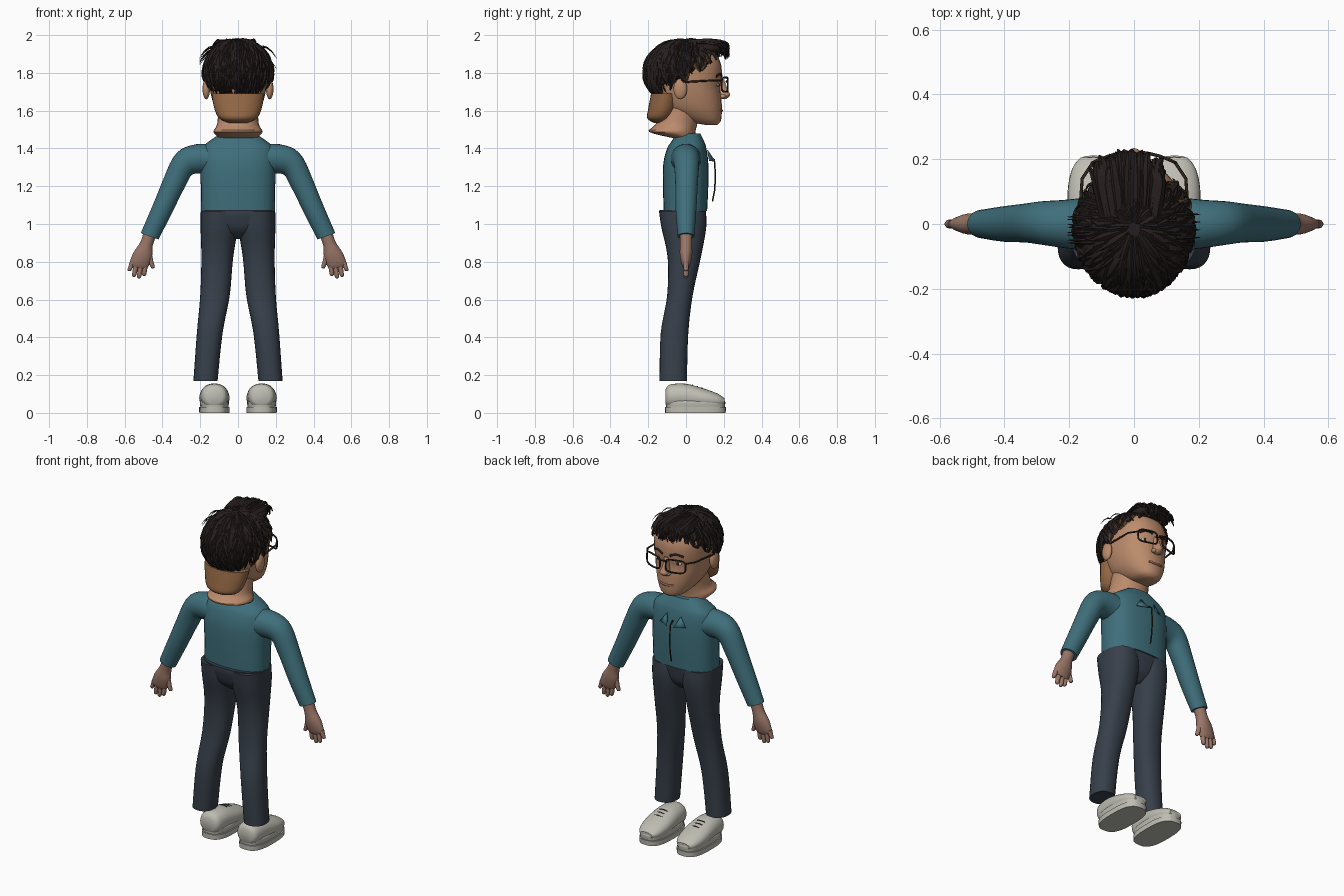
import bpy, bmesh, math, random
from mathutils import Vector
from mathutils.bvhtree import BVHTree

random.seed(7)
cube = bpy.data.objects.get("Cube")
if cube:
    bpy.data.objects.remove(cube, do_unlink=True)


def material(name, r, g, b):
    m = bpy.data.materials.new(name)
    m.use_nodes = True
    m.diffuse_color = (r, g, b, 1)
    node = m.node_tree.nodes["Principled BSDF"]
    node.inputs["Base Color"].default_value = (r, g, b, 1)
    node.inputs["Roughness"].default_value = 0.8
    return m


skin = material("face skin", 0.50, 0.26, 0.15)
hand_skin = material("hand skin", 0.32, 0.18, 0.135)
cropped = material("cropped hair", 0.30, 0.14, 0.06)
brown = material("light brown hair", 0.10, 0.055, 0.025)
dark = material("dark hair", 0.02, 0.013, 0.013)
teal = material("teal shirt", 0.05, 0.16, 0.20)
navy = material("navy trousers", 0.038, 0.05, 0.068)
white = material("off white", 0.52, 0.51, 0.45)
frame_mat = material("glasses frame", 0.03, 0.018, 0.012)
lip_mat = material("lips", 0.33, 0.13, 0.09)


def finish(name, bm, mat, side=1):
    """Turn a bmesh into a smooth object, optionally flipped to the other side."""
    bmesh.ops.scale(bm, vec=(side, 1, 1), verts=bm.verts)
    bmesh.ops.recalc_face_normals(bm, faces=bm.faces)
    mesh = bpy.data.meshes.new(name)
    bm.to_mesh(mesh)
    bm.free()
    mesh.materials.append(mat)
    mesh.shade_smooth()
    mesh.set_sharp_from_angle(angle=math.radians(45))
    obj = bpy.data.objects.new(name, mesh)
    bpy.context.collection.objects.link(obj)
    return obj


def spline(rows, steps):
    """Catmull-Rom interpolation between rows of numbers."""
    out = []
    for i in range(len(rows) - 1):
        a, b, c, d = (rows[min(max(i + k, 0), len(rows) - 1)] for k in (-1, 0, 1, 2))
        for s in range(steps):
            t = s / steps
            out.append([q + t / 2 * (r - p + t * (2*p - 5*q + 4*r - e + t * (3*(q - r) + e - p)))
                        for p, q, r, e in zip(a, b, c, d)])
    return out + [list(rows[-1])]


def skin_rings(bm, rings):
    loops = [[bm.verts.new(p) for p in ring] for ring in rings]
    n = len(loops[0])
    for lo, hi in zip(loops, loops[1:]):
        for i in range(n):
            bm.faces.new((lo[i], lo[(i + 1) % n], hi[(i + 1) % n], hi[i]))
    bm.faces.new(loops[0])
    bm.faces.new(loops[-1])


def loft(name, rows, mat, side=1, power=2.0, upright=False, steps=4, sides=28):
    """Rows are x, y, z, width radius, depth radius, tilt; upright rings face y."""
    rings = []
    for x, y, z, ru, rv, tilt in spline(rows, steps):
        u = Vector((math.cos(math.radians(tilt)), 0, math.sin(math.radians(tilt))))
        v = Vector((0, 0, 1) if upright else (0, 1, 0))
        ring = []
        for i in range(sides):
            a = math.tau * i / sides
            c, s = math.cos(a), math.sin(a)
            ring.append(Vector((x, y, z)) + u * ru * math.copysign(abs(c) ** (2 / power), c)
                        + v * rv * math.copysign(abs(s) ** (2 / power), s))
        rings.append(ring)
    bm = bmesh.new()
    skin_rings(bm, rings)
    return finish(name, bm, mat, side)


def column(name, rows, mat, side=1, power=2.0):
    """Upright loft; rows are x, z, width radius, back y, front y."""
    return loft(name, [(x, (b + f) / 2, z, r, (f - b) / 2, 0) for x, z, r, b, f in rows],
                mat, side, power)


def ball(name, centre, size, mat, side=1):
    bm = bmesh.new()
    bmesh.ops.create_uvsphere(bm, u_segments=20, v_segments=12, radius=1)
    bmesh.ops.scale(bm, vec=size, verts=bm.verts)
    bmesh.ops.translate(bm, vec=centre, verts=bm.verts)
    return finish(name, bm, mat, side)


def wire(name, points, radius, mat, side=1, closed=False):
    curve = bpy.data.curves.new(name, "CURVE")
    curve.dimensions = "3D"
    curve.bevel_depth, curve.bevel_resolution, curve.use_fill_caps = radius, 2, True
    line = curve.splines.new("POLY")
    line.points.add(len(points) - 1)
    for p, (x, y, z) in zip(line.points, points):
        p.co = (x * side, y, z, 1)
    line.use_cyclic_u = closed
    curve.materials.append(mat)
    obj = bpy.data.objects.new(name, curve)
    bpy.context.collection.objects.link(obj)


# Shirt body and trouser seat
column("shirt_body", [(0, 1.07, .195, -.118, .112), (0, 1.2, .197, -.122, .118),
                      (0, 1.32, .198, -.12, .118), (0, 1.40, .19, -.10, .108),
                      (0, 1.44, .15, -.075, .095), (0, 1.48, .09, -.05, .075)], teal, power=2.5)
column("trouser_seat", [(0, .92, .03, -.06, .04), (0, .97, .13, -.115, .085),
                        (0, 1.04, .185, -.138, .10), (0, 1.075, .188, -.14, .105)],
       navy, power=2.5)

# Head, neck, nose and nape
head = column("head", [(0, 1.525, .035, .10, .165), (0, 1.545, .075, .01, .184),
                       (0, 1.60, .115, -.10, .19), (0, 1.66, .137, -.15, .188),
                       (0, 1.72, .15, -.17, .182), (0, 1.78, .156, -.18, .19),
                       (0, 1.85, .153, -.17, .184), (0, 1.91, .12, -.12, .15),
                       (0, 1.95, .05, -.05, .07)], skin, power=2.25)
column("neck", [(0, 1.455, .10, -.07, .05), (0, 1.488, .13, -.195, .05),
                (0, 1.53, .11, -.16, .06), (0, 1.62, .105, -.13, .08)], skin)
column("nape_hair", [(0, 1.535, .05, -.17, -.10), (0, 1.56, .10, -.205, -.07),
                     (0, 1.61, .125, -.20, -.04), (0, 1.69, .14, -.185, -.02)], cropped)
column("nose", [(0, 1.662, .014, .17, .212), (0, 1.682, .027, .17, .234),
                (0, 1.71, .018, .16, .222), (0, 1.77, .013, .16, .198)], skin)

tree = BVHTree.FromPolygons([v.co for v in head.data.vertices],
                            [p.vertices[:] for p in head.data.polygons])


def on_face(x, z, lift=0.0):
    hit = tree.ray_cast(Vector((x, 1, z)), Vector((0, -1, 0)))[0]
    return Vector((x, hit.y + lift, z))


wire("mouth", [on_face(k * .011, 1.60 + .0003 * k * k) for k in range(-4, 5)], .006, lip_mat)
wire("glasses_bridge", [(-.022, .213, 1.752), (0, .218, 1.758), (.022, .213, 1.752)],
     .005, frame_mat)

# Zip edge floating in front of the chest
wire("shirt_zip", [(0, .14, 1.12), (0, .152, 1.18), (0, .156, 1.26), (0, .15, 1.34),
                   (0, .125, 1.36)], .004, frame_mat)

for side, label in ((1, "left"), (-1, "right")):
    # Face details
    ball(label + "_ear", (.168, -.03, 1.715), (.02, .036, .055), skin, side)
    ball(label + "_nostril", (.02, .195, 1.676), (.014, .018, .012), skin, side)
    ball(label + "_eye", on_face(.066, 1.738, -.004), (.022, .008, .011), white, side)
    ball(label + "_iris", on_face(.066, 1.738, .001), (.009, .005, .010), frame_mat, side)
    wire(label + "_eyebrow", [on_face(.025 + .014 * k, 1.782 + .012 * math.sin(k * .65))
                              for k in range(6)], .007, dark, side)
    # Glasses
    rim = []
    for i in range(32):
        c, s = math.cos(math.tau * i / 32), math.sin(math.tau * i / 32)
        x = .074 + .055 * math.copysign(abs(c) ** .5, c)
        rim.append((x, .222 - 2 * x * x, 1.738 + .038 * math.copysign(abs(s) ** .5, s)))
    wire(label + "_glasses_rim", rim, .005, frame_mat, side, closed=True)
    wire(label + "_glasses_temple", [(.128, .188, 1.76), (.16, .14, 1.76), (.172, -.03, 1.75)],
         .005, frame_mat, side)
    # Collar flap
    bm = bmesh.new()
    bm.faces.new([bm.verts.new(p) for p in ((.02, .152, 1.33), (.085, .122, 1.335),
                                            (.045, .112, 1.39))])
    flap = finish(label + "_collar_flap", bm, teal, side)
    flap.modifiers.new("thickness", "SOLIDIFY").thickness = .004
    # Sleeve and hand
    loft(label + "_sleeve", [(.12, 0, 1.34, .08, .085, 90), (.21, 0, 1.345, .078, .075, 82),
                             (.285, .003, 1.318, .071, .067, 58), (.337, .003, 1.22, .061, .06, 28),
                             (.40, 0, 1.08, .055, .055, 25), (.468, 0, .935, .05, .044, 20)],
         teal, side)
    loft(label + "_hand", [(.462, 0, .96, .036, .034, 20), (.484, 0, .895, .034, .032, 18),
                           (.503, 0, .84, .05, .033, 14), (.522, 0, .79, .051, .024, 14),
                           (.53, 0, .77, .04, .015, 14)], hand_skin, side)
    for name, x0, z0, x1, z1 in (("thumb", .468, .83, .452, .765), ("index", .492, .785, .497, .725),
                                 ("middle", .515, .78, .524, .712), ("ring", .54, .785, .55, .72),
                                 ("little", .56, .80, .574, .75)):
        loft(f"{label}_{name}_finger", [(x0, 0, z0, .014, .014, 0),
             ((x0 + x1) / 2, 0, (z0 + z1) / 2, .013, .014, 0), (x1, 0, z1 + .008, .011, .012, 0),
             (x1, 0, z1, .005, .005, 0)], hand_skin, side, sides=12)
    # Trouser leg
    column(label + "_trouser_leg", [(.102, 1.07, .095, -.143, .105), (.1, .98, .098, -.13, .107),
                                    (.11, .82, .084, -.097, .078), (.122, .62, .078, -.10, .035),
                                    (.15, .42, .068, -.134, .012), (.172, .17, .064, -.14, .005)],
           navy, side, power=2.3)
    # Shoe
    column(label + "_sole", [(.125, 0, .08, -.11, .21), (.125, .03, .081, -.111, .212)],
           white, side, power=2.8)
    column(label + "_welt", [(.125, .03, .074, -.105, .206), (.125, .058, .077, -.107, .208),
                             (.125, .068, .068, -.10, .20)], white, side, power=2.8)
    loft(label + "_shoe_upper", [(.125, -.108, .085, .045, .04, 0), (.125, -.085, .088, .066, .062, 0),
                                 (.125, 0, .088, .076, .066, 0), (.125, .1, .075, .08, .052, 0),
                                 (.125, .17, .065, .066, .036, 0), (.125, .205, .06, .04, .016, 0)],
         white, side, power=2.2, upright=True)
    for k in range(3):
        y, z = .035 + .025 * k, .147 - .008 * k
        wire(f"{label}_lace_{k}", [(.10, y, z - .003), (.125, y, z + .001), (.15, y, z - .003)],
             .003, frame_mat, side)


# Hair: a ridged cap following the hairline, covered with tapered locks
def hairline(phi):
    s = math.sin(phi)
    return math.radians(100 - (44 if s > 0 else 36) * s)


def scalp(t, phi, k=1.0):
    a = t * hairline(phi)
    return Vector((.183 * k * math.sin(a) * math.cos(phi),
                   -.008 + .215 * k * math.sin(a) * math.sin(phi), 1.802 + .176 * k * math.cos(a)))


def add_lock(bm, points, radius):
    rings = []
    for i, p in enumerate(points):
        along = (points[min(i + 1, len(points) - 1)] - points[max(i - 1, 0)]).normalized()
        out = (p - Vector((0, 0, 1.8))).normalized()
        across = along.cross(out).normalized()
        w = radius * (1 - .85 * (i / (len(points) - 1)) ** 2)
        up = across.cross(along)
        rings.append([p + across * w, p + up * w * .6, p - across * w, p - up * w * .6])
    skin_rings(bm, rings)


bm = bmesh.new()
skin_rings(bm, [[scalp(j / 16, math.tau * i / 96,
                       1 - .15 * (j / 16) ** 6 + .012 * math.sin(i * 1.7 + j * .5))
                 for i in range(96)] for j in range(1, 17)])
finish("hair_cap", bm, dark)

bm, light = bmesh.new(), bmesh.new()
for n in range(560):
    phi, t0 = random.uniform(0, math.tau), random.uniform(.05, .8)
    swirl, length = random.uniform(-.3, .3), random.uniform(.25, .42)
    lift = random.uniform(0, .05)
    path = [scalp(min(t0 + length * i / 5, 1.06), phi + swirl * i / 5,
                  .97 + lift * i / 5 + .03 * math.sin(i * .63)) for i in range(6)]
    target = light if t0 > .68 and math.sin(phi) > -.1 and n % 2 else bm
    add_lock(target, path, random.uniform(.009, .017))
# Swept fringe over the forehead
for n in range(90):
    x, drop = random.uniform(-.115, .09), random.uniform(-.045, .02)
    reach = .228 - 3.5 * (x + .015) ** 2 + random.uniform(-.02, .005)
    bend = random.uniform(-.03, .02)
    path = [Vector(p) for p in spline([(x * .8, .02, 1.965), (x, .12, 1.967 + drop / 3),
                                       (x + bend / 2, reach - .02, 1.955 + drop / 2),
                                       (x + bend, reach, 1.915 + drop)], 3)]
    add_lock(bm, path, random.uniform(.011, .018))
# Loose wisps at the sides
for n in range(12):
    side = -1 if n % 3 else 1
    z = random.uniform(1.86, 1.93)
    add_lock(bm, [Vector((side * (.13 + .025 * i), .03 - n * .008, z + .02 - .007 * i * i))
                  for i in range(4)], .006)
finish("hair_locks", bm, dark)
finish("light_hair_locks", light, brown)
ball("fringe_volume", (-.015, .12, 1.93), (.115, .085, .042), dark)
